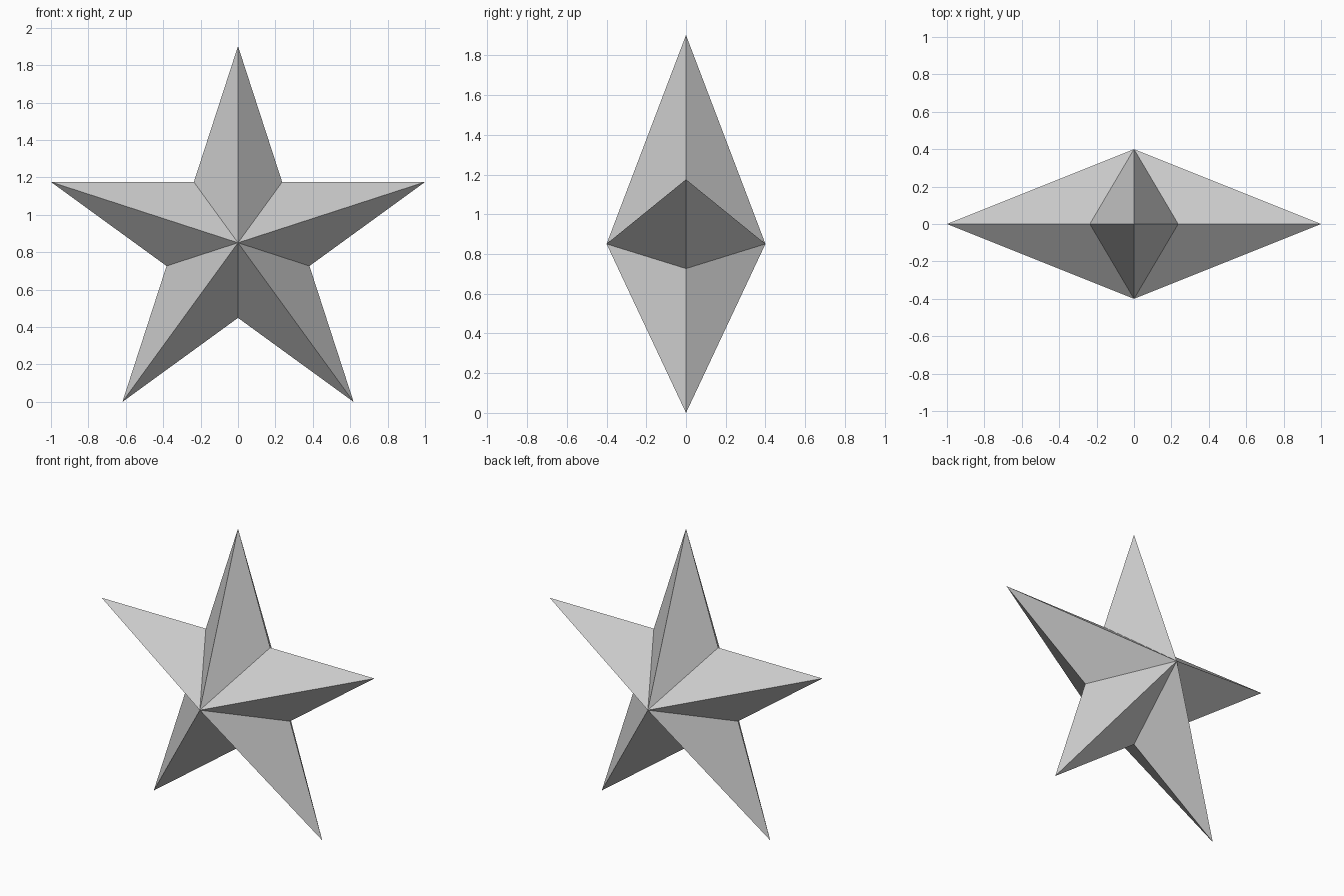
import bpy, bmesh
from math import sin, cos, radians

cube = bpy.data.objects.get("Cube")
if cube:
    bpy.data.objects.remove(cube, do_unlink=True)

POINTS = 5
OUTER = 1 / cos(radians(18))          # tips span two units in x
INNER = OUTER * cos(radians(72)) / cos(radians(36))
DEPTH = 0.4
CENTRE_Z = OUTER * cos(radians(36))   # lower tips rest on the ground

# Plain grey finish
GREY = (0.6, 0.6, 0.6, 1)
mat = bpy.data.materials.new("grey")
mat.use_nodes = True
mat.diffuse_color = GREY
mat.node_tree.nodes["Principled BSDF"].inputs["Base Color"].default_value = GREY

# Star outline, alternating tips and notches
bm = bmesh.new()
rim = []
for i in range(2 * POINTS):
    angle = radians(180 / POINTS * i)
    r = INNER if i % 2 else OUTER
    rim.append(bm.verts.new((r * sin(angle), 0, CENTRE_Z + r * cos(angle))))

# Front and back facets rising to a central peak
for y in (-DEPTH, DEPTH):
    peak = bm.verts.new((0, y, CENTRE_Z))
    for a, b in zip(rim, rim[1:] + rim[:1]):
        bm.faces.new((a, b, peak))
bmesh.ops.recalc_face_normals(bm, faces=bm.faces)

mesh = bpy.data.meshes.new("star")
bm.to_mesh(mesh)
bm.free()
mesh.materials.append(mat)
star = bpy.data.objects.new("star", mesh)
bpy.context.collection.objects.link(star)
